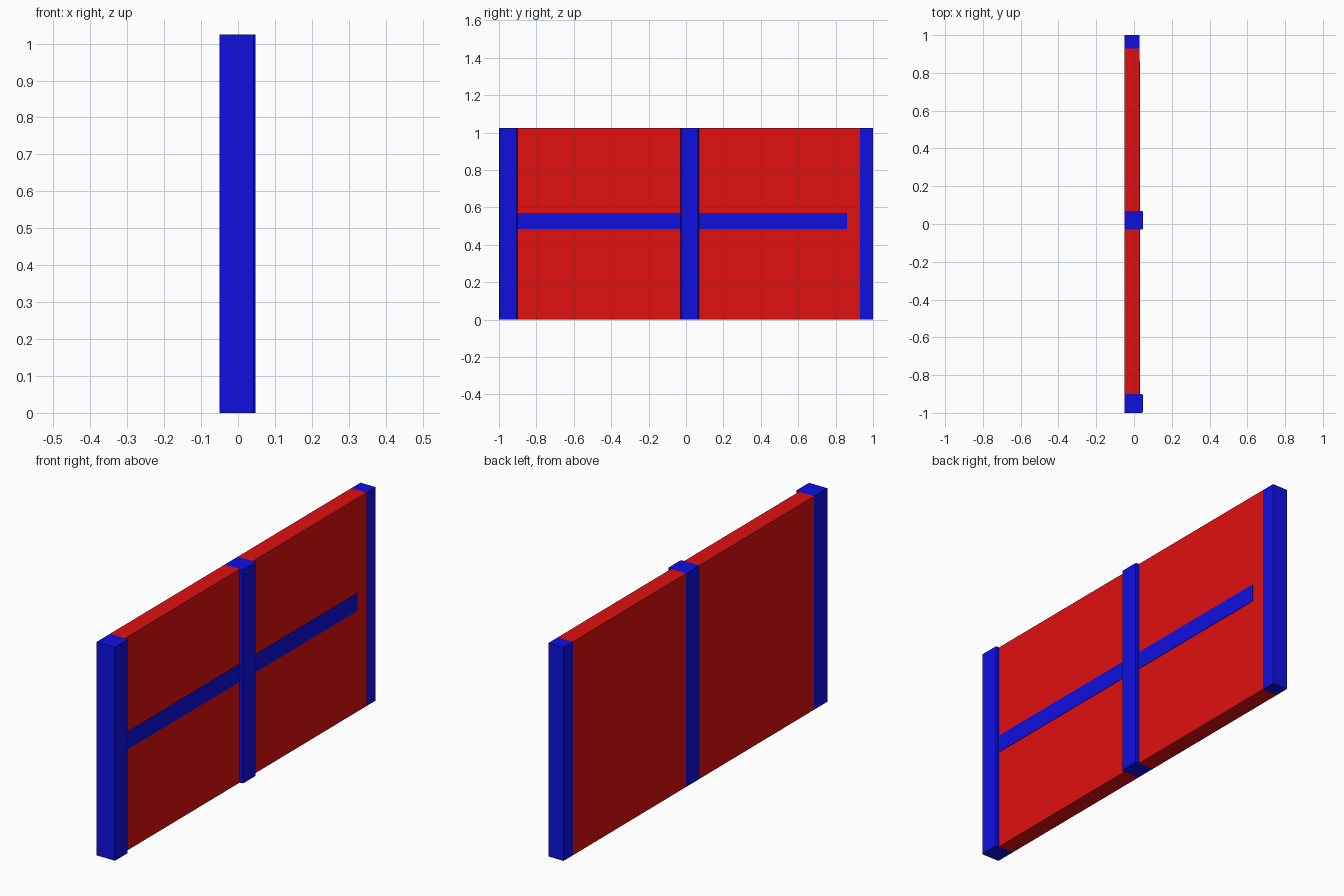
import bpy, bmesh

if "Cube" in bpy.data.objects:
    bpy.data.objects.remove(bpy.data.objects["Cube"])


def material(name, color):
    m = bpy.data.materials.new(name)
    m.diffuse_color = color
    m.use_nodes = True
    m.node_tree.nodes["Principled BSDF"].inputs["Base Color"].default_value = m.diffuse_color
    return m


BLUE = material("blue_paint", (0.005, 0.005, 0.75, 1))
RED = material("red_paint", (0.75, 0.005, 0.005, 1))
HEIGHT = 1.025
BACK = -0.05


def prism(name, outline, z0, z1, mat):
    """Extrude an XY outline from z0 to z1."""
    bm = bmesh.new()
    face = bm.faces.new([bm.verts.new((x, y, z0)) for x, y in outline])
    new = bmesh.ops.extrude_face_region(bm, geom=[face])["geom"]
    verts = [v for v in new if isinstance(v, bmesh.types.BMVert)]
    bmesh.ops.translate(bm, verts=verts, vec=(0, 0, z1 - z0))
    bmesh.ops.recalc_face_normals(bm, faces=bm.faces[:])
    mesh = bpy.data.meshes.new(name)
    bm.to_mesh(mesh)
    bm.free()
    mesh.materials.append(mat)
    obj = bpy.data.objects.new(name, mesh)
    bpy.context.collection.objects.link(obj)
    return obj


def box(name, x0, x1, y0, y1, z0, z1, mat):
    return prism(name, [(x0, y0), (x1, y0), (x1, y1), (x0, y1)], z0, z1, mat)


# Proud posts with slightly chamfered face corners
def post(name, y0, y1, front=0.047, c=0.005):
    prism(name, [(BACK, y0), (front - c, y0), (front, y0 + c),
                 (front, y1 - c), (front - c, y1), (BACK, y1)], 0, HEIGHT, BLUE)


post("near_end_post", -1.0, -0.9)
post("middle_post", -0.03, 0.07)

# Flush far end post
box("far_end_post", BACK, 0.03, 0.93, 1.0, 0, HEIGHT, BLUE)

# Wall panels between posts, with a thin horizontal rail on the right side
for side, y0, y1, rail_end in (("near", -0.9, -0.03, -0.03),
                               ("far", 0.07, 0.93, 0.86)):
    box(side + "_panel", BACK, 0.03, y0, y1, 0, HEIGHT, RED)
    box(side + "_rail", 0.028, 0.032, y0, rail_end, 0.485, 0.57, BLUE)
